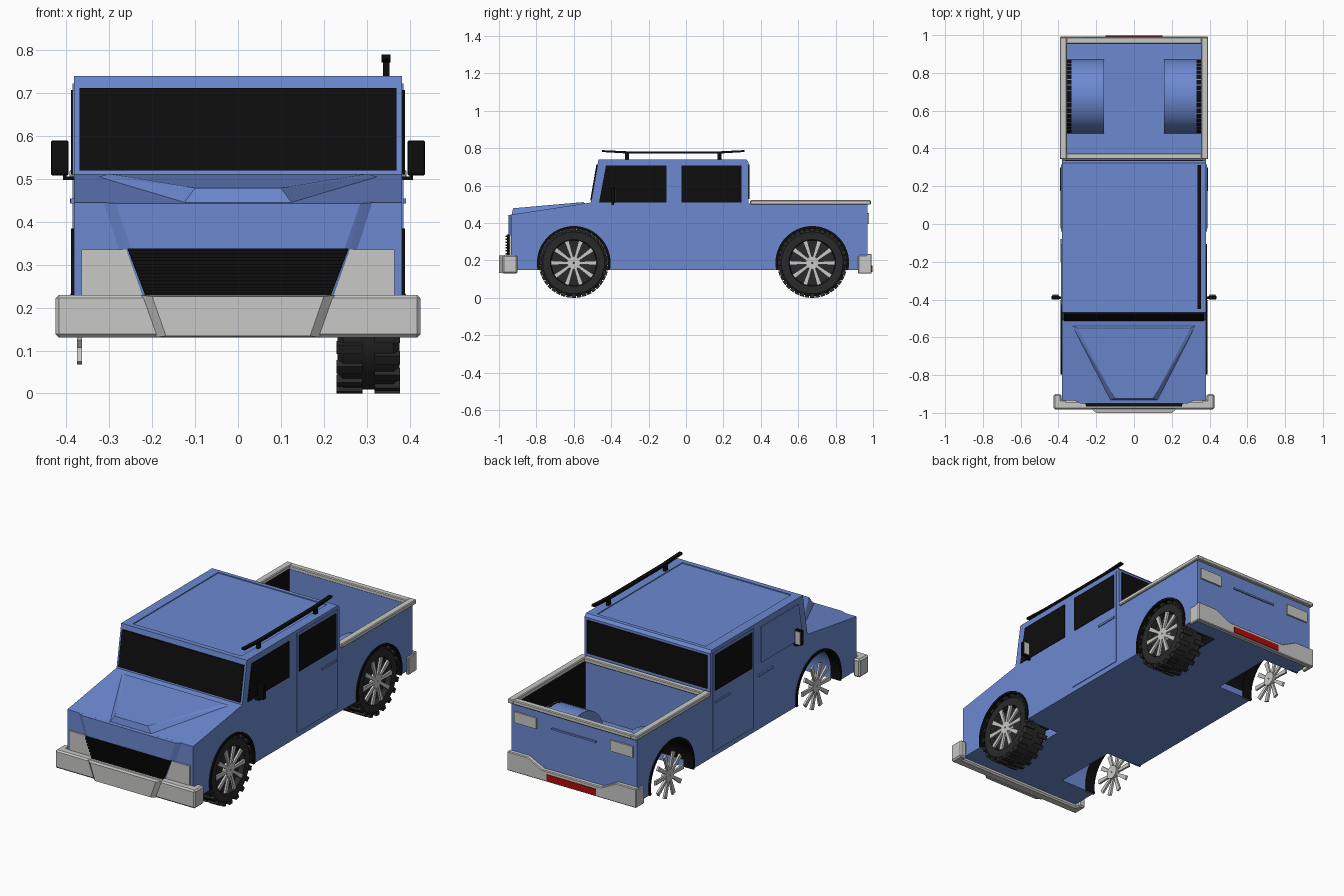
import bpy, bmesh, math
from mathutils import Matrix, Vector

cube = bpy.data.objects.get("Cube")
if cube:
    bpy.data.objects.remove(cube, do_unlink=True)


def material(name, r, g, b):
    m = bpy.data.materials.new(name)
    m.use_nodes = True
    m.diffuse_color = (r, g, b, 1)
    m.node_tree.nodes["Principled BSDF"].inputs["Base Color"].default_value = (r, g, b, 1)
    return m


BLUE = material("blue paint", .15, .25, .64)
BLACK = material("black glass and trim", .004, .004, .004)
RUBBER = material("tyre rubber", .022, .022, .022)
GREY = material("light grey trim", .58, .58, .57)
RED = material("red lamp", .45, .003, .003)

WHEEL_Z, WHEEL_R, HALF = .187, .187, .382
FRONT_Y, REAR_Y = -.6, .675


def finish(name, bm, mat, smooth=False, bevel=0):
    bmesh.ops.recalc_face_normals(bm, faces=bm.faces)
    mesh = bpy.data.meshes.new(name)
    bm.to_mesh(mesh)
    bm.free()
    mesh.materials.append(mat)
    ob = bpy.data.objects.new(name, mesh)
    bpy.context.collection.objects.link(ob)
    if bevel:
        mod = ob.modifiers.new("bevel", 'BEVEL')
        mod.width, mod.segments = bevel, 1
    if smooth:
        shade(ob)
    return ob


def shade(ob):
    bpy.ops.object.select_all(action='DESELECT')
    ob.select_set(True)
    bpy.context.view_layer.objects.active = ob
    bpy.ops.object.shade_smooth_by_angle(angle=math.radians(30))


def prism(name, pts, axis, lo, hi, mat, **kw):
    """Extrude a flat outline along x, y or z."""
    place = {'x': lambda p, d: (d, p[0], p[1]), 'y': lambda p, d: (p[0], d, p[1]),
             'z': lambda p, d: (p[0], p[1], d)}[axis]
    bm = bmesh.new()
    a, b = ([bm.verts.new(place(p, d)) for p in pts] for d in (lo, hi))
    bm.faces.new(a)
    bm.faces.new(b[::-1])
    for i in range(len(pts)):
        j = (i + 1) % len(pts)
        bm.faces.new((a[j], a[i], b[i], b[j]))
    return finish(name, bm, mat, **kw)


def box(name, x, y, z, mat, **kw):
    return prism(name, [(x[0], y[0]), (x[1], y[0]), (x[1], y[1]), (x[0], y[1])], 'z', z[0], z[1], mat, **kw)


def hull(name, pts, mat):
    """Convex solid from the +x half of its corners."""
    bm = bmesh.new()
    for x, y, z in pts:
        for s in (1, -1):
            bm.verts.new((s * x, y, z))
    bmesh.ops.convex_hull(bm, input=bm.verts)
    return finish(name, bm, mat)


def arc(cy, r, start=0, end=360, n=40):
    angles = [math.radians(start + (end - start) * i / n) for i in range(n + (end - start < 360))]
    return [(cy + r * math.cos(a), WHEEL_Z + r * math.sin(a)) for a in angles]


def revolve(name, profile, cy, mat, n=40):
    """Turn a closed (x, radius) profile about a wheel axle."""
    bm = bmesh.new()
    rings = [[bm.verts.new((x, cy + r * math.cos(t), WHEEL_Z + r * math.sin(t)))
              for x, r in profile] for t in (math.tau * i / n for i in range(n))]
    for i in range(n):
        a, b = rings[i], rings[(i + 1) % n]
        for k in range(len(profile)):
            m = (k + 1) % len(profile)
            bm.faces.new((a[k], a[m], b[m], b[k]))
    return finish(name, bm, mat, smooth=True)


def boolean(ob, tool, op):
    mod = ob.modifiers.new("cut", 'BOOLEAN')
    mod.operation, mod.object, mod.solver = op, tool, 'EXACT'
    bpy.context.view_layer.objects.active = ob
    bpy.ops.object.modifier_apply(modifier=mod.name)
    bpy.data.objects.remove(tool, do_unlink=True)


def span(s, a, b):
    return tuple(sorted((s * a, s * b)))


# Body shell: hood, cab and load bed in one side outline
body = prism("body", [(-.935, .15), (.97, .15), (.97, .505), (.335, .505), (.335, .725), (.322, .74),
                      (-.468, .74), (-.508, .51), (-.935, .445)], 'x', -HALF, HALF, BLUE)
boolean(body, box("bed_cutter", (-.355, .355), (.365, .955), (.2, .6), BLUE), 'DIFFERENCE')
boolean(body, box("roof_cutter", (-.33, .33), (-.44, .3), (.735, .8), BLUE), 'DIFFERENCE')
for s in (1, -1):
    boolean(body, prism("hump", arc(REAR_Y, .197), 'x', *span(s, .16, .37), BLUE), 'UNION')
    for cy in (FRONT_Y, REAR_Y):
        boolean(body, prism("well_cutter", arc(cy, .188), 'x', *span(s, .17, .5), BLUE), 'DIFFERENCE')
# trim any hump left below the floor
boolean(body, box("floor_cutter", (-1, 1), (-2, 2), (-.5, .15), BLUE), 'DIFFERENCE')
body.data.materials.clear()
for m in (BLUE, BLACK):
    body.data.materials.append(m)
for f in body.data.polygons:
    c = f.center
    in_well = math.hypot(c.y - REAR_Y, c.z - WHEEL_Z) < .192 and .165 < abs(c.x) < HALF - .005
    f.material_index = int(in_well and f.normal.z < .05 and c.z > .151)
shade(body)

# Bed rail cap as four strips
for s, side in ((1, "left"), (-1, "right")):
    box(side + "_bed_rail", span(s, .355, .393), (.343, .988), (.498, .522), GREY, bevel=.004)
for end, y in (("front", (.343, .375)), ("rear", (.953, .988))):
    box(end + "_bed_rail", (-.36, .36), y, (.498, .521), GREY, bevel=.004)

# Raised hood centre and raised nose surround
hull("hood_panel", [(.1, -.925, .479), (.3, -.55, .512), (.125, -.932, .445), (.325, -.54, .505),
                    (.3, -.53, .5)], BLUE)
hull("nose_panel", [(.285, -.95, .443), (.2, -.95, .2), (.315, -.934, .445), (.235, -.934, .2)], BLUE)

# Grille with slats
prism("grille", [(-.258, .338), (.258, .338), (.215, .225), (-.215, .225)], 'y', -.957, -.94, BLACK)
for i in range(7):
    z = .236 + i * .0155
    w = .213 + .4 * (z - .225)
    box("grille_slat", (-w, w), (-.965, -.955), (z - .004, z + .004), BLACK)

# Front bumper with raised centre
box("front_bumper", (-.425, .425), (-.982, -.93), (.13, .23), GREY, bevel=.008)
hull("bumper_centre", [(.2, -1, .226), (.168, -1, .134), (.225, -.98, .229), (.19, -.98, .131)], GREY)

# Rear bumper with dropped middle, lamp and tailgate handle
step = [(.392, .13), (.392, .235), (.27, .235), (.18, .19)]
prism("rear_bumper", step + [(-x, z) for x, z in step[::-1]], 'y', .965, .993, GREY, bevel=.004)
box("rear_lamp_strip", (-.15, .15), (.99, .997), (.138, .172), RED)
box("tailgate_handle", (-.135, .135), (.965, .977), (.415, .424), BLUE)

# Windshield and rear window
slope = .04 / .23
bottom_y, top_y = -.508 + .01 * slope, -.508 + .2 * slope
prism("windshield", [(bottom_y - .006, .52), (top_y - .006, .712), (top_y + .003, .712),
                     (bottom_y + .003, .52)], 'x', -.37, .37, BLACK)
box("rear_window", (-.365, .365), (.332, .34), (.53, .712), BLACK)

front_pane = [(-.465, .51), (-.428, .707), (-.105, .707), (-.105, .51)]
for s, side in ((1, "left"), (-1, "right")):
    # Doors, side windows and handles
    box(side + "_rear_door", span(s, .38, .386), (-.04, .315), (.178, .722), BLUE)
    box(side + "_rear_window", span(s, .381, .389), (-.023, .298), (.51, .707), BLACK)
    prism(side + "_front_window", front_pane, 'x', *span(s, .379, .386), BLACK if s > 0 else BLUE)
    box(side + "_rear_handle", span(s, .38, .392), (.175, .3), (.443, .454), BLUE)
    if s < 0:
        box(side + "_front_handle", span(s, .38, .39), (-.2, -.08), (.443, .454), BLUE)

    # Mirrors
    box(side + "_mirror", span(s, .395, .436), (-.4, -.378), (.508, .59), BLACK, bevel=.003)
    box(side + "_mirror_glass", span(s, .399, .432), (-.38, -.374), (.514, .584), GREY)
    box(side + "_mirror_arm", span(s, .375, .408), (-.398, -.385), (.497, .506), BLACK)
    box(side + "_mirror_stem", span(s, .4, .408), (-.398, -.385), (.497, .515), BLACK)

    # Lamps and bumper ends
    prism(side + "_headlight", [(s * x, z) for x, z in ((.365, .336), (.25, .336), (.21, .225), (.365, .225))],
          'y', -.944, -.933, GREY)
    box(side + "_tail_light", span(s, .225, .36), (.965, .979), (.395, .455), GREY)
    box(side + "_front_bumper_end", span(s, .384, .425), (-.97, -.9), (.13, .23), GREY, bevel=.008)
    box(side + "_rear_bumper_end", span(s, .375, .392), (.92, .985), (.13, .228), GREY, bevel=.004)

    for end, cy in (("front", FRONT_Y), ("rear", REAR_Y)):
        label = f"{end}_{side}_"
        # Arch trim
        ring = arc(cy, .197, -11, 191) + arc(cy, .184, -11, 191)[::-1]
        prism(label + "arch", ring, 'x', *span(s, .33, .389), BLACK)
        # Spoked wheel face
        revolve(label + "hub", [(s * .35, .004), (s * .376, .004), (s * .376, .034), (s * .35, .038)], cy, GREY, 16)
        bm = bmesh.new()
        for i in range(10):
            turn = Matrix.Translation((s * .37, cy, WHEEL_Z)) @ Matrix.Rotation(math.tau * (i + .5) / 10, 4, 'X')
            pts = [Vector((dx, w * k, r)) for r, w in ((.025, .007), (.122, .012))
                   for k in (1, -1) for dx in (-.005, .006)]
            bmesh.ops.convex_hull(bm, input=[bm.verts.new(turn @ p) for p in pts])
        finish(label + "spokes", bm, GREY)
        if s < 0:
            continue
        # Tyres with tread blocks sit on the left side only
        revolve(label + "tyre", [(.235, .12), (.232, .165), (.245, .178), (.362, .178), (.376, .165),
                                 (.374, .125), (.35, .12)], cy, RUBBER)
        prism(label + "rim_back", arc(cy, .124), 'x', .335, .345, RUBBER)
        bm = bmesh.new()
        for i in range(40):
            x = (.26 if i % 2 else .348)
            turn = Matrix.Translation((x, cy, WHEEL_Z)) @ Matrix.Rotation(math.tau * i / 40, 4, 'X')
            size = Matrix.Diagonal((.06, .024, .02, 1))
            bmesh.ops.create_cube(bm, size=1, matrix=turn @ Matrix.Translation((0, 0, WHEEL_R - .01)) @ size)
        finish(label + "tread", bm, RUBBER)

# Roof rail on the left side
prism("roof_rail", [(-.45, .78), (-.45, .79), (-.3, .783), (.17, .783), (.312, .79), (.312, .78),
                    (.17, .771), (-.3, .771)], 'x', .335, .356, BLACK)
for y in (-.315, .18):
    box("rail_foot", (.338, .353), (y - .011, y + .011), (.73, .776), BLACK)
